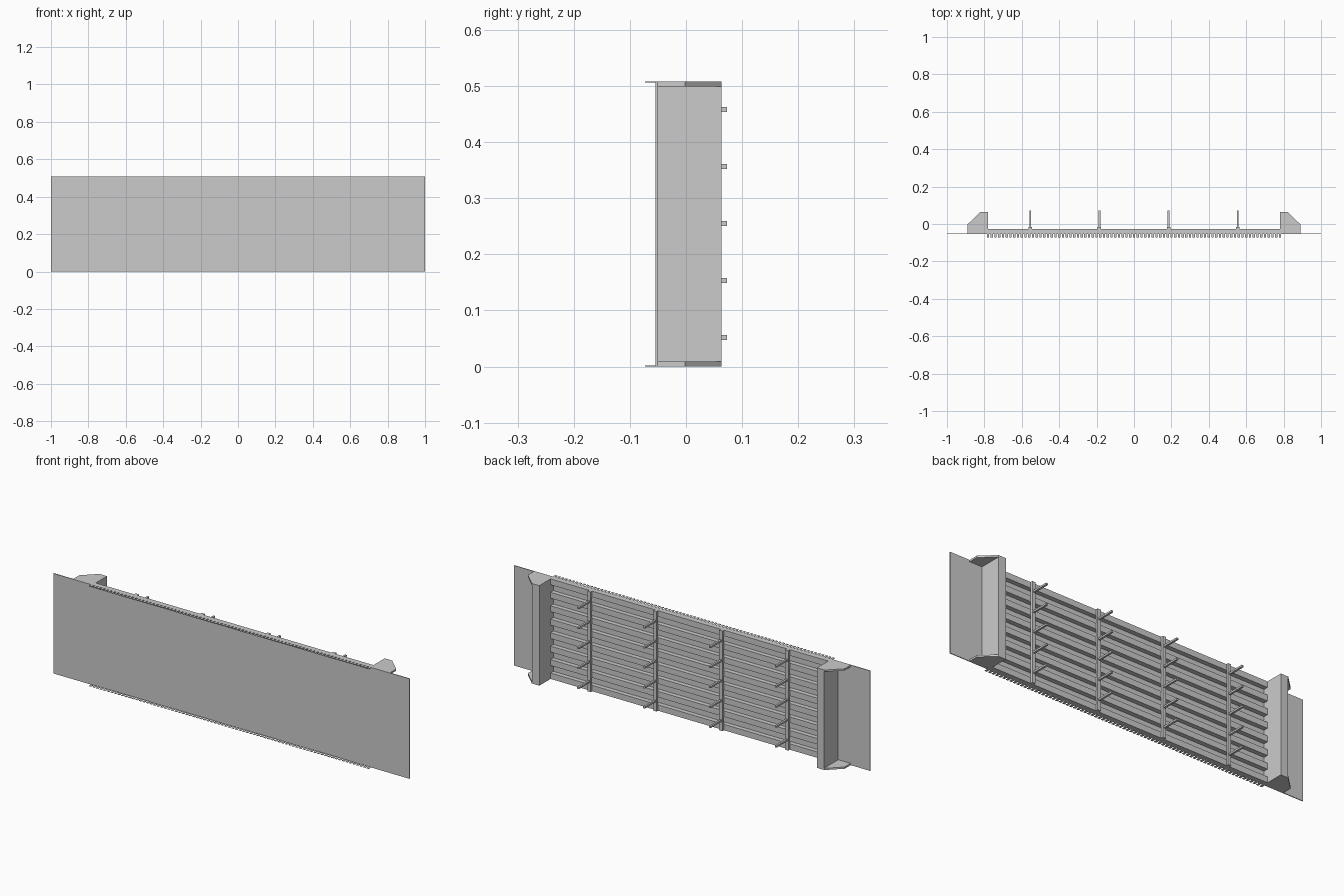
import bpy, bmesh

if "Cube" in bpy.data.objects:
    bpy.data.objects.remove(bpy.data.objects["Cube"])

H = 0.508   # panel height


def mesh_object(name, bm):
    bmesh.ops.recalc_face_normals(bm, faces=bm.faces)
    me = bpy.data.meshes.new(name)
    bm.to_mesh(me)
    bm.free()
    ob = bpy.data.objects.new(name, me)
    bpy.context.collection.objects.link(ob)
    return ob


def add_box(bm, x0, x1, y0, y1, z0, z1):
    vs = bmesh.ops.create_cube(bm, size=1)["verts"]
    for v in vs:
        v.co.x = x0 if v.co.x < 0 else x1
        v.co.y = y0 if v.co.y < 0 else y1
        v.co.z = z0 if v.co.z < 0 else z1


def add_prism(bm, outline, z0, z1):
    face = bm.faces.new([bm.verts.new((x, y, z0)) for x, y in outline])
    top = bmesh.ops.extrude_face_region(bm, geom=[face])["geom"]
    for v in top:
        if isinstance(v, bmesh.types.BMVert):
            v.co.z = z1
    if not face.is_valid:
        bm.faces.new([v for v in bm.verts if v.co.z == z0])


# front sheet
bm = bmesh.new()
add_box(bm, -1, 1, -0.054, -0.05, 0, H)
mesh_object("front_sheet", bm)

# fine teeth along the top and bottom front edges
bm = bmesh.new()
count, pitch = 79, 0.02
for z in (0, H - 0.002):
    for i in range(count):
        x = (i - (count - 1) / 2) * pitch
        add_box(bm, x - 0.006, x + 0.006, -0.073, -0.054, z, z + 0.002)
mesh_object("edge_teeth", bm)

# horizontal slats behind the sheet
bm = bmesh.new()
slats, slat_h = 8, 0.03
for i in range(slats):
    z = i * (H - slat_h) / (slats - 1)
    add_box(bm, -0.82, 0.82, -0.05, -0.027, z, z + slat_h)
mesh_object("horizontal_slats", bm)

# upright bars and their pins
bars, pins = bmesh.new(), bmesh.new()
for x in (-0.555, -0.185, 0.185, 0.555):
    add_box(bars, x - 0.009, x + 0.009, -0.027, -0.015, 0, H)
    for i in range(5):
        z = 0.052 + i * 0.1015
        add_box(pins, x - 0.005, x + 0.005, -0.015, 0.073, z - 0.0045, z + 0.0045)
mesh_object("upright_bars", bars)
mesh_object("rear_pins", pins)

# end brackets: a thick wall with chamfered flanges, mirrored
bm = bmesh.new()
add_box(bm, 0.78, 0.82, -0.05, 0.063, 0, H)
flange = [(0.82, -0.05), (0.89, -0.05), (0.89, -0.002), (0.822, 0.063), (0.82, 0.063)]
for z in (0, H - 0.009):
    part = bmesh.new()
    add_prism(part, flange, z, z + 0.009)
    tmp = bpy.data.meshes.new("flange")
    part.to_mesh(tmp)
    part.free()
    bm.from_mesh(tmp)
    bpy.data.meshes.remove(tmp)
bracket = mesh_object("end_brackets", bm)
bracket.modifiers.new("mirror", "MIRROR").use_axis[0] = True
